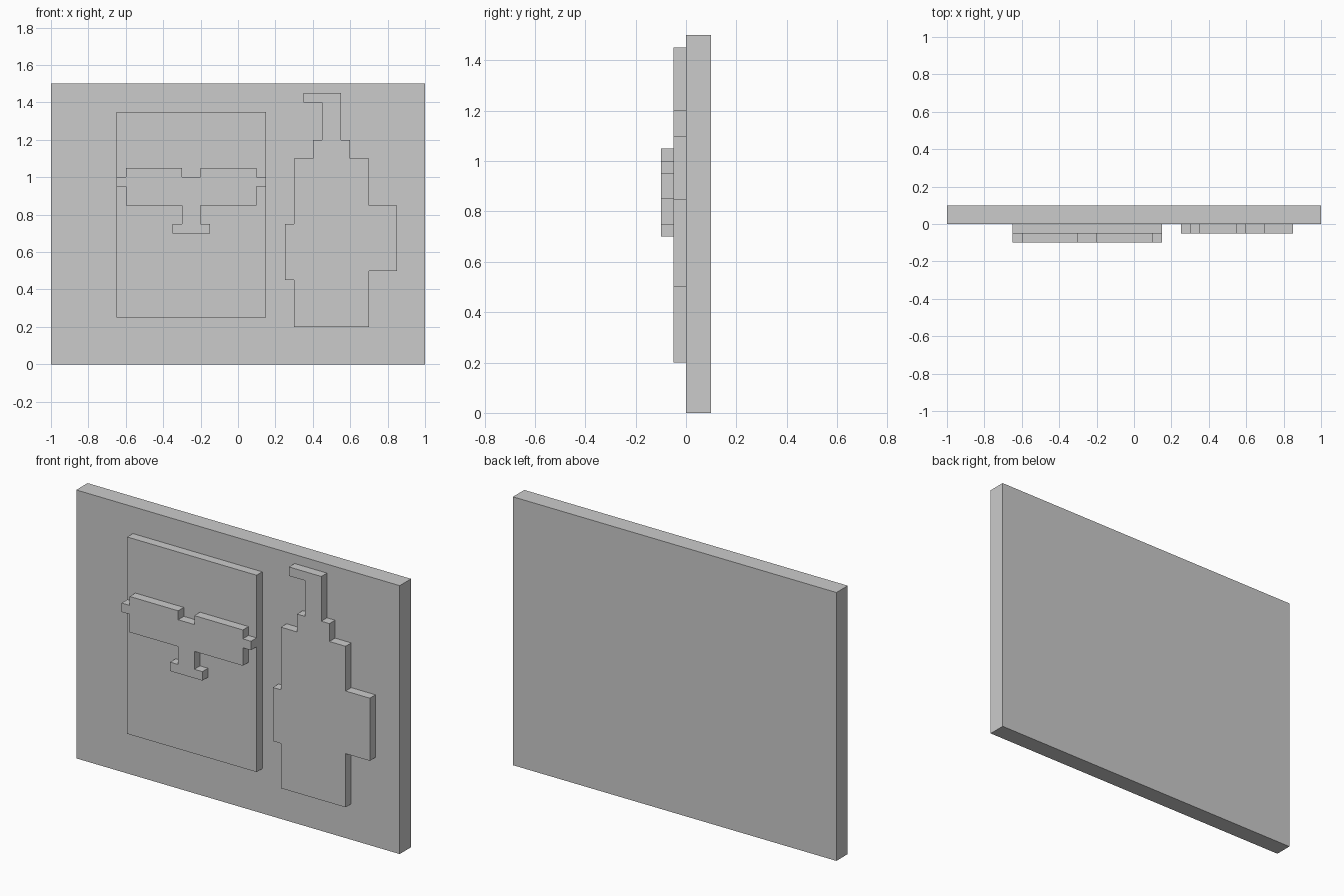
import bpy, bmesh

if "Cube" in bpy.data.objects:
    bpy.data.objects.remove(bpy.data.objects["Cube"])


def slab(name, outline, y_front, y_back):
    """Extrude an (x, z) outline from y_front to y_back."""
    bm = bmesh.new()
    face = bm.faces.new([bm.verts.new((x, y_front, z)) for x, z in outline])
    ext = bmesh.ops.extrude_face_region(bm, geom=[face], use_keep_orig=True)
    verts = [v for v in ext["geom"] if isinstance(v, bmesh.types.BMVert)]
    bmesh.ops.translate(bm, verts=verts, vec=(0, y_back - y_front, 0))
    bmesh.ops.recalc_face_normals(bm, faces=bm.faces)
    mesh = bpy.data.meshes.new(name)
    bm.to_mesh(mesh)
    bm.free()
    obj = bpy.data.objects.new(name, mesh)
    bpy.context.collection.objects.link(obj)
    return obj


def rect(x0, x1, z0, z1):
    return [(x0, z0), (x1, z0), (x1, z1), (x0, z1)]


def mirrored(half, cx):
    """Close a half outline (offsets from cx) with its mirror image."""
    return [(cx + x, z) for x, z in half] + [(cx - x, z) for x, z in reversed(half)]


# Backing board and the raised panel on its left
slab("backing_board", rect(-1, 1, 0, 1.5), 0, 0.1)
slab("raised_panel", rect(-0.65, 0.15, 0.25, 1.35), -0.05, 0)

# Stepped symmetric emblem on the panel: foot, stem, wide bar, side tabs, top notch
emblem_half = [(0.1, 0.7), (0.1, 0.75), (0.05, 0.75), (0.05, 0.85), (0.35, 0.85),
               (0.35, 0.95), (0.4, 0.95), (0.4, 1.0), (0.35, 1.0), (0.35, 1.05),
               (0.05, 1.05), (0.05, 1.0)]
slab("panel_emblem", mirrored(emblem_half, -0.25), -0.1, -0.05)

# Bottle silhouette on the right, with side handle and hooked spout
bottle = [(0.3, 0.2), (0.7, 0.2), (0.7, 0.5), (0.85, 0.5), (0.85, 0.85), (0.7, 0.85),
          (0.7, 1.1), (0.6, 1.1), (0.6, 1.2), (0.55, 1.2), (0.55, 1.45), (0.35, 1.45),
          (0.35, 1.4), (0.45, 1.4), (0.45, 1.2), (0.4, 1.2), (0.4, 1.1), (0.3, 1.1),
          (0.3, 0.75), (0.25, 0.75), (0.25, 0.45), (0.3, 0.45)]
slab("bottle_relief", bottle, -0.05, 0)
